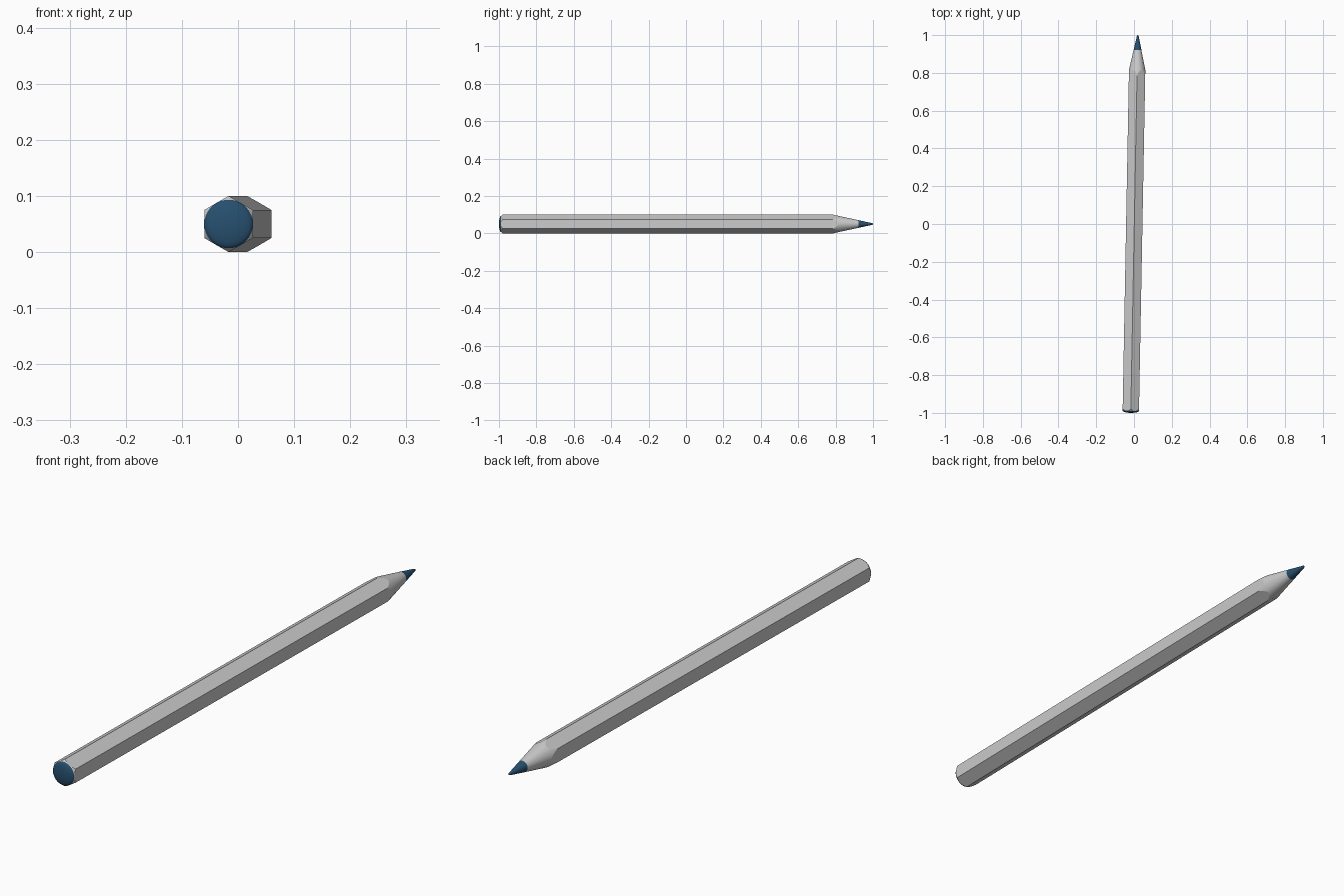
import bpy, bmesh, math

if "Cube" in bpy.data.objects:
    bpy.data.objects.remove(bpy.data.objects["Cube"])

R = 0.05                       # hexagon corner radius
AP = R * math.cos(math.pi / 6)  # distance to the flats
PER = 12                       # segments per hexagon side
N = PER * 6
TILT = -0.0186                 # slight turn about z
ORIGIN = (0.0015, 0, 0.05)

LEAD_Y, LEAD_R = 0.922, 0.0205  # where the lead leaves the wood
SLOPE = (R - LEAD_R) / (LEAD_Y - 0.785)
END_Y, END_R = -0.989, 0.0432

dark = bpy.data.materials.new("dark_blue")
dark.diffuse_color = (0.02, 0.08, 0.16, 1)
dark.use_nodes = True
dark.node_tree.nodes["Principled BSDF"].inputs["Base Color"].default_value = dark.diffuse_color


def finish(bm, name, sharp, mat=None):
    bmesh.ops.recalc_face_normals(bm, faces=bm.faces)
    mesh = bpy.data.meshes.new(name)
    bm.to_mesh(mesh)
    bm.free()
    ob = bpy.data.objects.new(name, mesh)
    bpy.context.collection.objects.link(ob)
    ob.location = ORIGIN
    ob.rotation_euler[2] = TILT
    if mat:
        mesh.materials.append(mat)
    bpy.ops.object.select_all(action='DESELECT')
    ob.select_set(True)
    bpy.context.view_layer.objects.active = ob
    bpy.ops.object.shade_smooth_by_angle(angle=math.radians(sharp))
    return ob


def hex_radius(i):
    # polar radius of the hexagon, corners at every PER steps
    a = (i % PER) / PER * math.pi / 3 - math.pi / 6
    return AP / math.cos(a)


def ring(bm, radius, y):
    # radius and y are functions of the segment number; corner 0 points up
    out = []
    for i in range(N):
        a = 2 * math.pi * i / N
        out.append(bm.verts.new((radius(i) * math.sin(a), y(i), radius(i) * math.cos(a))))
    return out


def bridge(bm, a, b):
    for i in range(N):
        j = (i + 1) % N
        bm.faces.new((a[i], a[j], b[j], b[i]))


def revolve(name, profile, sharp):
    # profile of (radius, y) from the open rim to the pole
    bm = bmesh.new()
    rings = [ring(bm, lambda i, r=r: r, lambda i, y=y: y) for r, y in profile[:-1]]
    for a, b in zip(rings, rings[1:]):
        bridge(bm, a, b)
    pole = bm.verts.new((0, profile[-1][1], 0))
    for i in range(N):
        bm.faces.new((rings[-1][i], rings[-1][(i + 1) % N], pole))
    return finish(bm, name, sharp, dark)


# Hexagonal body with scalloped sharpened cone and chamfered back corners
bm = bmesh.new()
tip = ring(bm, lambda i: LEAD_R, lambda i: LEAD_Y)
front = ring(bm, hex_radius, lambda i: LEAD_Y - (hex_radius(i) - LEAD_R) / SLOPE)
back = ring(bm, hex_radius, lambda i: END_Y + 0.001 + (hex_radius(i) - END_R) * 1.1)
end = ring(bm, lambda i: END_R, lambda i: END_Y)
bridge(bm, tip, front)
bridge(bm, back, end)
for s in range(6):
    idx = [(s * PER + k) % N for k in range(PER + 1)]
    bm.faces.new([front[i] for i in idx] + [back[i] for i in reversed(idx)])
finish(bm, "pencil_body", 9)

# Lead: cone with a small rounded point
revolve("lead_tip", [(LEAD_R, LEAD_Y), (0.0060, 0.9885), (0.0052, 0.9935),
                     (0.0040, 0.997), (0.0022, 0.9993), (0, 1.0)], 40)

# Shallow domed cap at the back end
dome = [(END_R * math.cos(t * math.pi / 12), END_Y - 0.011 * math.sin(t * math.pi / 12))
        for t in range(6)]
revolve("end_cap", dome + [(0, -1.0)], 40)
